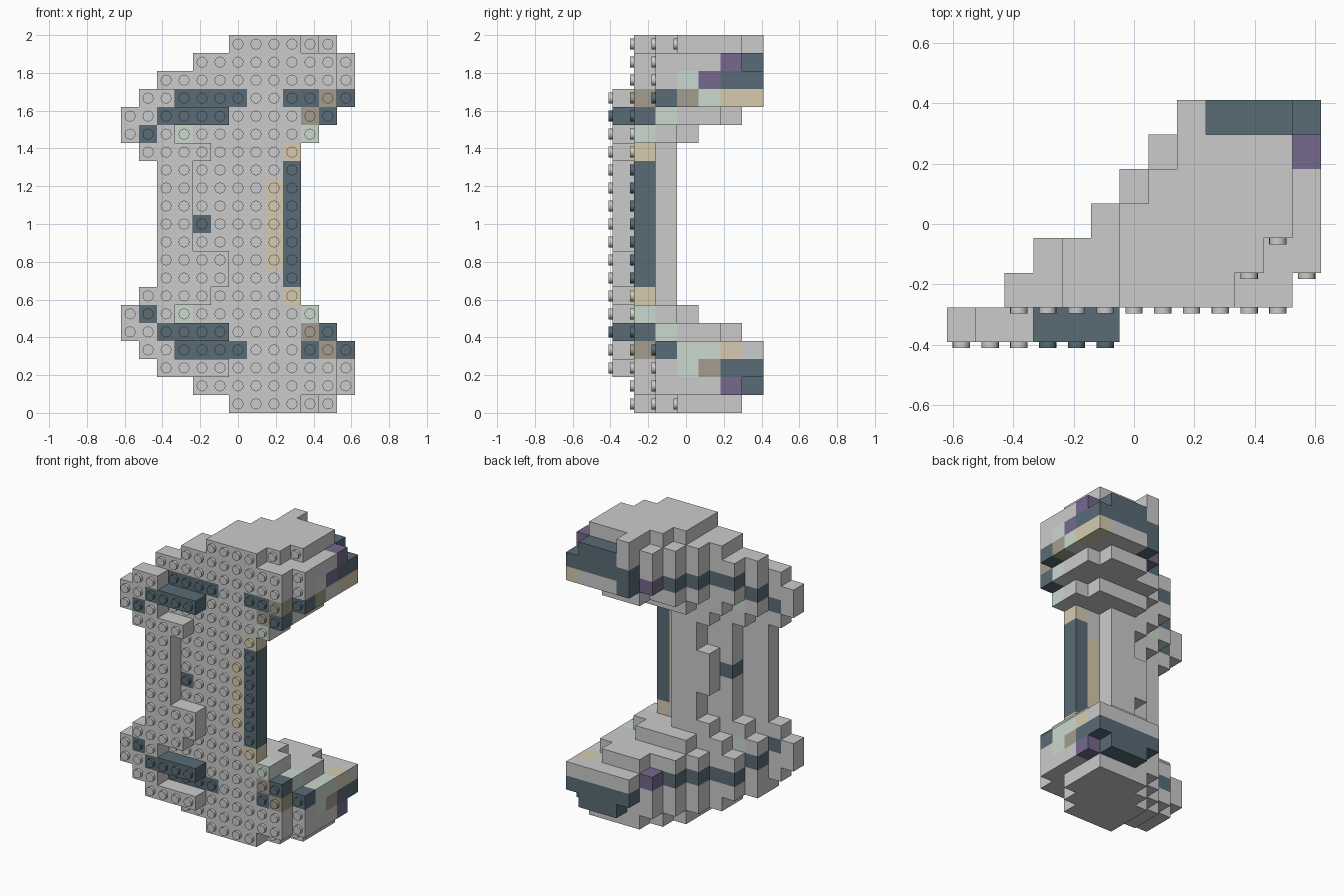
import bpy, bmesh
from mathutils import Matrix, Vector

if "Cube" in bpy.data.objects:
    bpy.data.objects.remove(bpy.data.objects["Cube"])

W, H, STUD = 2 / 21, 0.8 / 7, 0.0202        # brick pitch (x, z), layer depth (y), stud height
X0, Y0 = -6.5 * W, -0.39

PALETTE = {
    "grey": None,
    "slate": (0.10, 0.15, 0.18, 1),
    "dark_grey": (0.54, 0.54, 0.54, 1),
    "green": (0.59, 0.69, 0.62, 1),
    "tan": (0.68, 0.60, 0.43, 1),
    "brown": (0.37, 0.34, 0.27, 1),
    "purple": (0.18, 0.14, 0.27, 1),
}

cells = {}                                   # (column, layer, row) -> colour


def fill(rows, spans, first=0):
    """Fill inclusive column spans, one per layer from front to back."""
    for r in rows:
        for i, (a, b) in enumerate(spans):
            for c in range(a, b + 1):
                cells[c, first + i, r] = "grey"


def paint(colour, rows, cols, layers, mirror=True):
    """Recolour existing bricks, optionally mirrored top to bottom."""
    for r in rows:
        for rr in {r, 20 - r} if mirror else {r}:
            for c in cols:
                for l in layers:
                    if (c, l, rr) in cells:
                        cells[c, l, rr] = colour


# upright column
fill(range(7, 14), [(2, 3), (4, 9), (6, 7)])
fill((9, 10, 11), [(5, 5)], 2)
fill((7, 8), [(2, 5)])
fill((6, 14), [(1, 4), (3, 9), (5, 7)])

# stepped arms at the top and bottom
fill((5, 15), [(0, 2), (2, 10), (4, 10), (6, 9)])
fill((4, 16), [(0, 5), (2, 11), (3, 11), (5, 11), (6, 11), (8, 10)])
fill((3, 17), [(1, 2), (2, 11), (3, 12), (5, 12), (6, 12), (7, 12), (8, 12)])
fill((2, 18), [(2, 11), (3, 12), (5, 12), (6, 12), (7, 12), (8, 12)], 1)
fill((1, 19), [(4, 11), (4, 12), (5, 12), (6, 12), (7, 12), (9, 11)], 1)
fill((0, 20), [(6, 9), (6, 10), (6, 11), (7, 11), (8, 11)], 1)
fill((19, 20), [(8, 8)], 6)
fill((2,), [(2, 5)])

# dark bands on the arms
front = (0, 1)
paint("slate", [16], range(2, 6), front)
paint("slate", [17], range(3, 7), [1])
paint("slate", [17], [10], [1])
paint("slate", [17], [9], [1], False)
paint("slate", [16], [11], [1])
paint("slate", [17], [12], [2])
paint("slate", [15], [1], [0])
for layer, left in ((2, 3), (3, 5), (4, 6), (5, 7)):
    paint("slate", [17], range(left, left + 2), [layer])
paint("slate", [18], range(8, 13), [6])
paint("slate", [18], [12], [5])
paint("slate", [19], range(9, 12), [6])
paint("slate", [17], [8], [6], False)

# dark edge of the column
paint("slate", range(7, 14), [9], [1])
paint("slate", [10], [4], [1])
paint("dark_grey", [10], [2, 3], [0])

# accent bricks
paint("tan", [14], [9], [1])
paint("tan", range(8, 13), [8], [1])
paint("tan", [17], [12], [5])
paint("tan", [17], [12], [6], False)
paint("dark_grey", [16], [1], [0])
paint("dark_grey", [15], [2], [0])
paint("dark_grey", [16], [6], [1], False)
paint("dark_grey", [18], [5], [1], False)
paint("green", [15], [3, 10], [1])
paint("green", [16], [11], [2])
paint("green", [17], [12], [4])
paint("green", [18], [12], [3])
paint("brown", [16], [10], [1])
paint("brown", [17], [11], [1])
paint("brown", [17], [12], [3], False)
paint("green", [3], [12], [3], False)
paint("purple", [18], [12], [4], False)
paint("brown", [2], [12], [4], False)
paint("purple", [19], [12], [5])
paint("purple", [17], [7], [5])

DIRS = [Vector(d) for d in ((1, 0, 0), (-1, 0, 0), (0, 1, 0), (0, -1, 0), (0, 0, 1), (0, 0, -1))]


def finish(bm, name, mat):
    mesh = bpy.data.meshes.new(name)
    bm.to_mesh(mesh)
    bm.free()
    obj = bpy.data.objects.new(name, mesh)
    bpy.context.collection.objects.link(obj)
    if mat:
        mesh.materials.append(mat)
    return obj


def brick_shell(colour):
    """Outer skin of all bricks of one colour, flat areas merged."""
    bm = bmesh.new()
    for (c, l, r), col in cells.items():
        if col != colour:
            continue
        mid = Vector((c + 0.5, l + 0.5, r + 0.5))
        for d in DIRS:
            if (c + int(d.x), l + int(d.y), r + int(d.z)) in cells:
                continue
            u = Vector((d.y, d.z, d.x))
            v = d.cross(u)
            bm.faces.new([bm.verts.new(mid + (d + u * a + v * b) / 2)
                          for a, b in ((-1, -1), (1, -1), (1, 1), (-1, 1))])
    for vert in bm.verts:
        x, y, z = vert.co
        vert.co = (X0 + x * W, Y0 + y * H, z * W)
    bmesh.ops.remove_doubles(bm, verts=bm.verts, dist=1e-4)
    bmesh.ops.dissolve_limit(bm, angle_limit=0.02, verts=bm.verts, edges=bm.edges)
    return bm


def stud_set(colour):
    """Round studs on every exposed front face of one colour."""
    bm = bmesh.new()
    for (c, l, r), col in cells.items():
        if col == colour and (c, l - 1, r) not in cells:
            pos = Vector((X0 + (c + 0.5) * W, Y0 + l * H - STUD / 2, (r + 0.5) * W))
            bmesh.ops.create_cone(bm, cap_ends=True, segments=20, radius1=0.0286, radius2=0.0286,
                                  depth=STUD,
                                  matrix=Matrix.Translation(pos) @ Matrix.Rotation(1.5708, 4, 'X'))
    return bm


for colour, rgba in PALETTE.items():
    mat = None
    if rgba:
        mat = bpy.data.materials.new(colour)
        mat.diffuse_color = rgba
        mat.use_nodes = True
        mat.node_tree.nodes["Principled BSDF"].inputs["Base Color"].default_value = mat.diffuse_color
    finish(brick_shell(colour), colour + "_bricks", mat)
    studs = stud_set(colour)
    if not studs.verts:
        studs.free()
        continue
    obj = finish(studs, colour + "_studs", mat)
    bpy.ops.object.select_all(action='DESELECT')
    obj.select_set(True)
    bpy.context.view_layer.objects.active = obj
    bpy.ops.object.shade_smooth_by_angle()
